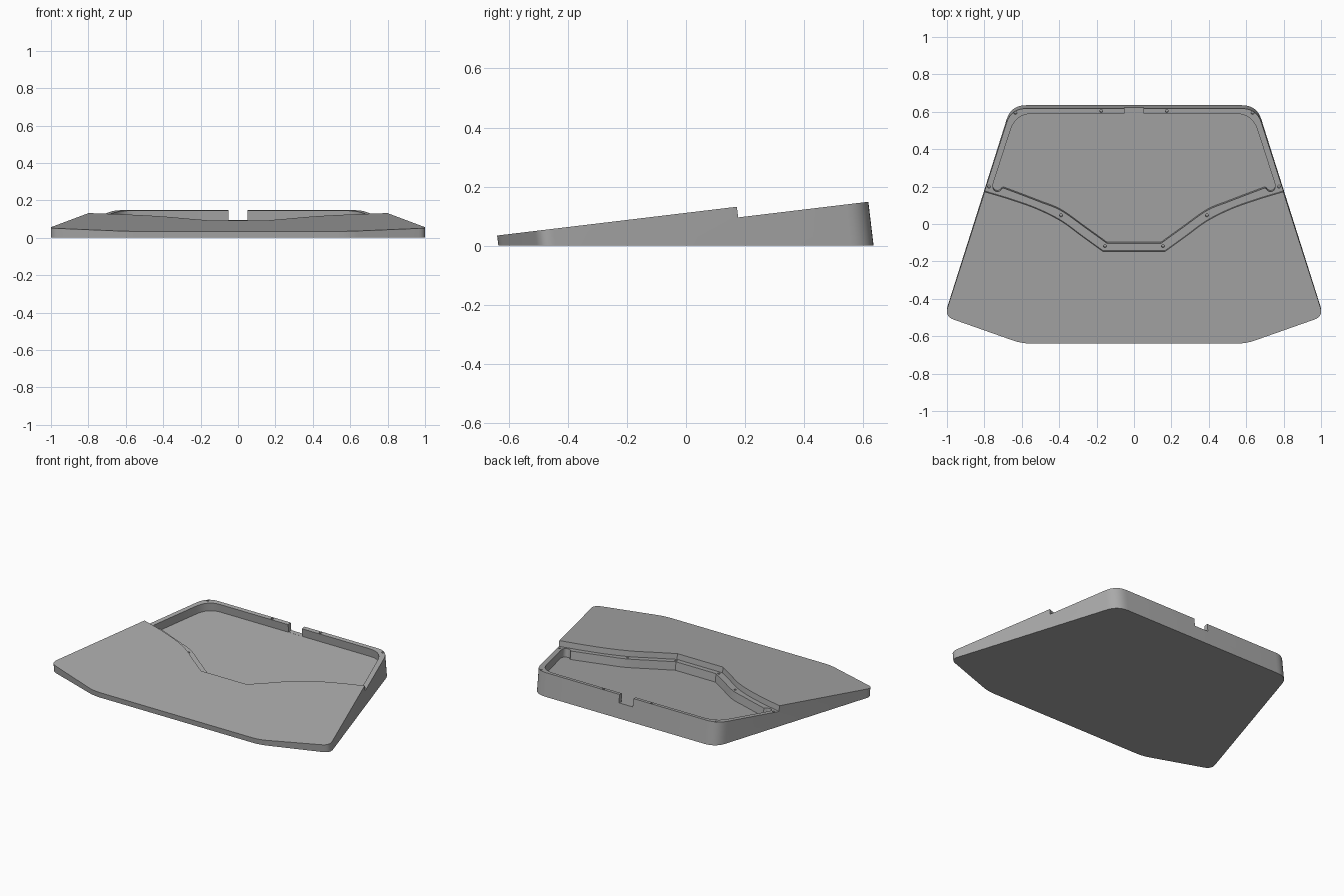
import bpy, bmesh, math
from mathutils import Vector

cube = bpy.data.objects.get("Cube")
if cube:
    bpy.data.objects.remove(cube, do_unlink=True)

SLOPE = 0.12
NORMAL = Vector((0, -SLOPE, 1))   # walls stand square to the sloped top
TOP, LIP = 0.1112, 0.0746         # heights of the two sloped planes at y = 0
DEPTH = 0.053

shell = bpy.data.materials.new("shell_grey")
shell.use_nodes = True
GREY = (0.4, 0.4, 0.4, 1)
shell.diffuse_color = GREY
shell.node_tree.nodes["Principled BSDF"].inputs["Base Color"].default_value = GREY


def mirrored(half):
    """Close a right-hand outline with its mirror image."""
    return half + [(-x, y) for x, y in reversed(half)]


def fillet(a, corner, b, size, steps=8):
    """Rounded corner between the directions to a and b."""
    a, c, b = Vector(a), Vector(corner), Vector(b)
    p = c + (a - c).normalized() * size
    q = c + (b - c).normalized() * size
    return [tuple(p * (1 - t) ** 2 + c * 2 * t * (1 - t) + q * t * t)
            for t in (i / steps for i in range(steps + 1))]


def spline(points, steps=5):
    """Smooth curve through the points."""
    v = [Vector(p) for p in points]
    v = [2 * v[0] - v[1]] + v + [2 * v[-1] - v[-2]]
    out = []
    for a, b, c, d in zip(v, v[1:], v[2:], v[3:]):
        for i in range(steps):
            t = i / steps
            out.append(tuple(0.5 * (2 * b + (c - a) * t + (2 * a - 5 * b + 4 * c - d) * t ** 2
                                    + (3 * b - a - 3 * c + d) * t ** 3)))
    return out + [tuple(v[-2])]


def add_prism(bm, low, high):
    """Solid between two matching rings."""
    lo = [bm.verts.new(p) for p in low]
    hi = [bm.verts.new(p) for p in high]
    bm.faces.new(lo)
    bm.faces.new(hi)
    for i in range(len(lo)):
        j = (i + 1) % len(lo)
        bm.faces.new((lo[i], lo[j], hi[j], hi[i]))


def finish(bm, name):
    bmesh.ops.recalc_face_normals(bm, faces=bm.faces)
    mesh = bpy.data.meshes.new(name)
    bm.to_mesh(mesh)
    bm.free()
    mesh.materials.append(shell)
    obj = bpy.data.objects.new(name, mesh)
    bpy.context.collection.objects.link(obj)
    return obj


def cutter(name, outlines, bottom, top):
    """Prisms square to the lip plane, from bottom to top offset."""
    bm = bmesh.new()
    for outline in outlines:
        base = [Vector((x, y, LIP + SLOPE * y)) for x, y in outline]
        add_prism(bm, [p + NORMAL * bottom for p in base], [p + NORMAL * top for p in base])
    obj = finish(bm, name)
    obj.hide_render = True
    return obj


# Wedge body
front, side, back = (0.6, -0.635), (1.012, -0.488), (0.657, 0.635)
half = (fillet((0, -0.635), front, side, 0.05) + fillet(front, side, back, 0.05)
        + fillet(side, back, (0, 0.635), 0.08))
plan = [Vector((x, y, 0)) for x, y in mirrored(half)]
bm = bmesh.new()
add_prism(bm, plan, [p + NORMAL * (TOP + SLOPE * p.y) / (1 + SLOPE ** 2) for p in plan])
body = finish(bm, "wedge_body")

# Sunken lip behind the curved step
step = spline([(0.165, -0.143), (0.28, -0.06), (0.39, 0.02), (0.52, 0.085),
               (0.66, 0.135), (0.81, 0.18)])
lip = cutter("lip_cutter", [mirrored(step + [(1.2, 0.2), (1.2, 1)])], 0, 0.3)

# Open tray with rounded rear corners and small front pockets
edge = spline([(0.145, -0.103), (0.26, -0.02), (0.39, 0.072), (0.5, 0.117),
               (0.62, 0.163), (0.7, 0.193)])
pocket = [(0.73 + 0.024 * math.cos(a), 0.197 + 0.024 * math.sin(a))
          for a in (math.pi * (1 + i / 8) for i in range(1, 9))]
corner = fillet((0.755, 0.21), (0.632, 0.59), (0, 0.59), 0.09)
tray = cutter("tray_cutter", [mirrored(edge + pocket + [(0.755, 0.21)] + corner)], -DEPTH, 0.3)

# Cable notch through the back wall
notch = cutter("notch_cutter", [mirrored([(0.05, 0.57), (0.05, 0.8)])], -DEPTH + 0.0005, 0.3)

# Screw holes around the lip
spots = [(0.634, 0.594), (0.175, 0.604), (0.775, 0.2), (0.39, 0.046), (0.155, -0.118)]
rings = [[(s * x + 0.008 * math.cos(math.tau * i / 16), y + 0.008 * math.sin(math.tau * i / 16))
          for i in range(16)] for x, y in spots for s in (1, -1)]
holes = cutter("hole_cutter", rings, -0.03, 0.1)

bpy.context.view_layer.objects.active = body
for tool in (lip, tray, notch, holes):
    mod = body.modifiers.new(tool.name, "BOOLEAN")
    mod.operation = "DIFFERENCE"
    mod.solver = "EXACT"
    mod.object = tool
    bpy.ops.object.modifier_apply(modifier=mod.name)
    bpy.data.objects.remove(tool, do_unlink=True)

for obj in bpy.context.selected_objects:
    obj.select_set(False)
body.select_set(True)
bpy.ops.object.shade_smooth_by_angle(angle=math.radians(25))
